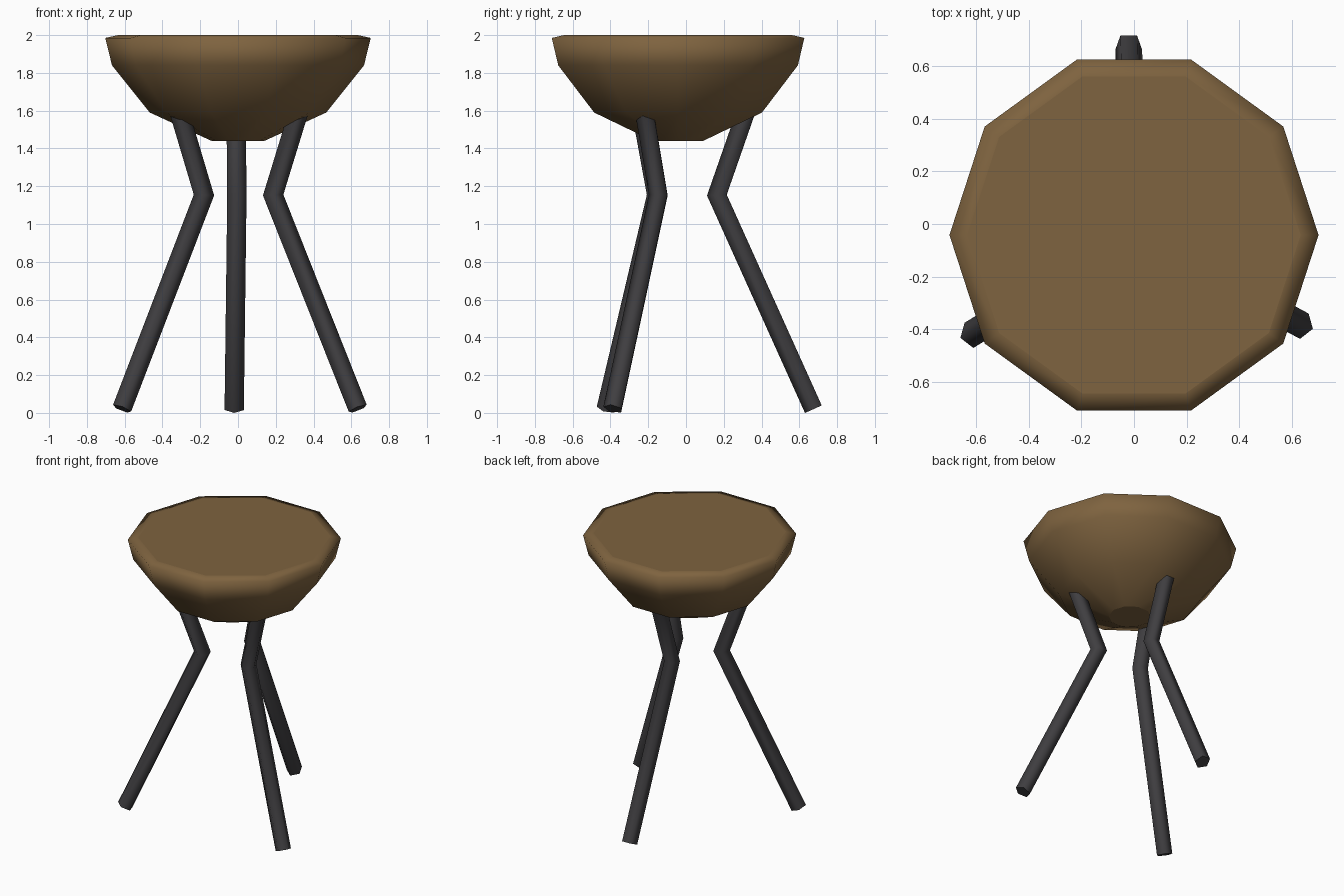
import bpy, bmesh
from math import sin, cos, radians, pi
from mathutils import Vector

if "Cube" in bpy.data.objects:
    bpy.data.objects.remove(bpy.data.objects["Cube"])

CENTRE_Y = -0.042


def material(name, rgb):
    m = bpy.data.materials.new(name)
    m.diffuse_color = (*rgb, 1)
    m.use_nodes = True
    m.node_tree.nodes["Principled BSDF"].inputs["Base Color"].default_value = m.diffuse_color
    return m


def loft(name, rings, mat):
    """Skin closed rings of points; smooth sides, flat end caps."""
    bm = bmesh.new()
    loops = [[bm.verts.new(p) for p in ring] for ring in rings]
    n = len(loops[0])
    for a, b in zip(loops, loops[1:]):
        for i in range(n):
            j = (i + 1) % n
            bm.faces.new((a[i], a[j], b[j], b[i])).smooth = True
    bm.faces.new(loops[0])
    bm.faces.new(loops[-1])
    bmesh.ops.recalc_face_normals(bm, faces=bm.faces)
    mesh = bpy.data.meshes.new(name)
    bm.to_mesh(mesh)
    bm.free()
    mesh.materials.append(mat)
    obj = bpy.data.objects.new(name, mesh)
    bpy.context.collection.objects.link(obj)
    return obj


def ngon(r, n, start=0.0):
    return [Vector((r * cos(start + 2 * pi * i / n), r * sin(start + 2 * pi * i / n), 0))
            for i in range(n)]


wood = material("wood", (0.21, 0.125, 0.05))
metal = material("dark_metal", (0.05, 0.048, 0.052))

# Seat: ten-sided bowl with a thin bevelled flat top
profile = [(0.14, 1.44), (0.467, 1.59), (0.667, 1.84), (0.703, 1.985), (0.635, 2.0)]
loft("seat", [[p + Vector((0, CENTRE_Y, z)) for p in ngon(r, 10)] for r, z in profile], wood)


# Legs: bent five-sided tubes, mitred at the knee
def leg(name, angle):
    out = Vector((cos(angle), sin(angle), 0))
    foot, knee, top = [out * r + Vector((0, CENTRE_Y, z))
                       for r, z in ((0.721, 0.022), (0.211, 1.153), (0.374, 1.62))]
    d1, d2 = (knee - foot).normalized(), (top - knee).normalized()
    turn = Vector((0, 0, 1)).rotation_difference(d1)
    ring = [foot + turn @ p for p in ngon(0.0537, 5, -pi / 2)]
    rings = [ring]
    for c, d, n in ((knee, d1, d1 + d2), (top, d2, d2)):
        ring = [p + d * ((c - p).dot(n) / d.dot(n)) for p in ring]
        rings.append(ring)
    loft(name, rings, metal)


for name, deg in (("back_leg", 91.6), ("front_left_leg", 211.6), ("front_right_leg", 331.6)):
    leg(name, radians(deg))
